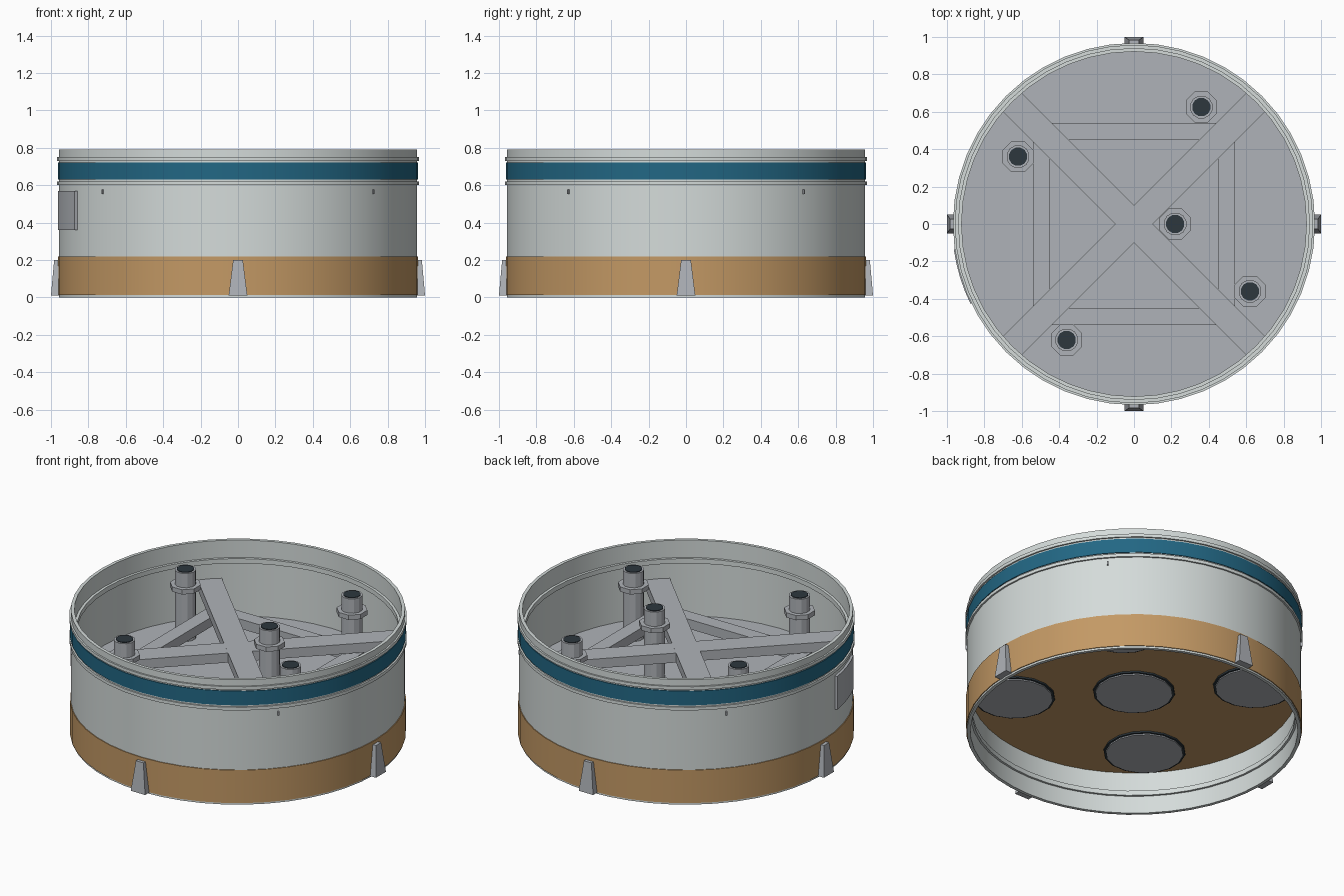
import bpy, bmesh
from math import cos, sin, pi, radians
from mathutils import Matrix, Vector

cube = bpy.data.objects.get("Cube")
if cube:
    bpy.data.objects.remove(cube, do_unlink=True)


def material(name, rgb):
    m = bpy.data.materials.new(name)
    m.use_nodes = True
    m.diffuse_color = (*rgb, 1)
    m.node_tree.nodes["Principled BSDF"].inputs["Base Color"].default_value = (*rgb, 1)
    return m


SHELL = material("pale_shell", (0.66, 0.71, 0.70))
METAL = material("grey_metal", (0.43, 0.45, 0.48))
GOLD = material("tan_gold", (0.55, 0.32, 0.13))
TEAL = material("teal_blue", (0.016, 0.135, 0.23))
DARK = material("dark_slate", (0.026, 0.038, 0.048))


def finish(bm, name, mat, smooth=False):
    bmesh.ops.recalc_face_normals(bm, faces=bm.faces[:])
    mesh = bpy.data.meshes.new(name)
    bm.to_mesh(mesh)
    bm.free()
    mesh.materials.append(mat)
    ob = bpy.data.objects.new(name, mesh)
    bpy.context.collection.objects.link(ob)
    if smooth:
        bpy.ops.object.select_all(action="DESELECT")
        ob.select_set(True)
        bpy.context.view_layer.objects.active = ob
        bpy.ops.object.shade_smooth_by_angle(angle=radians(30))
    return ob


def ring(name, r0, r1, z0, z1, mat, start=0, end=360, steps=48):
    """Rectangular section swept round the axis, fully or over an arc."""
    bm = bmesh.new()
    full = end - start == 360
    loops = []
    for i in range(steps if full else steps + 1):
        a = radians(start + (end - start) * i / steps)
        loops.append([bm.verts.new((r * cos(a), r * sin(a), z))
                      for r, z in ((r0, z0), (r1, z0), (r1, z1), (r0, z1))])
    for i in range(steps):
        p, q = loops[i], loops[(i + 1) % len(loops)]
        for k in range(4):
            n = (k + 1) % 4
            bm.faces.new((p[k], p[n], q[n], q[k]))
    if not full:
        bm.faces.new(loops[0])
        bm.faces.new(loops[-1])
    return finish(bm, name, mat, True)


def cylinder(name, x, y, r, z0, z1, mat, sides=48):
    bm = bmesh.new()
    bmesh.ops.create_cone(bm, cap_ends=True, segments=sides, radius1=r, radius2=r,
                          depth=z1 - z0,
                          matrix=Matrix.Translation((x, y, (z0 + z1) / 2))
                          @ Matrix.Rotation(pi / sides, 4, "Z"))
    return finish(bm, name, mat, sides > 12)


def box(name, size, centre, angle, mat):
    """Box placed in a frame turned about the vertical axis."""
    bm = bmesh.new()
    bmesh.ops.create_cube(bm, size=1, matrix=Matrix.Rotation(radians(angle), 4, "Z")
                          @ Matrix.Translation(centre) @ Matrix.Diagonal((*size, 1)))
    return finish(bm, name, mat)


# Outer shell and its bands
ring("outer_shell", 0.938, 0.958, 0, 0.79, SHELL)
ring("lower_band", 0.945, 0.963, 0.012, 0.22, GOLD)
ring("upper_band", 0.945, 0.963, 0.63, 0.72, TEAL)
for name, z in (("upper_hoop", 0.73), ("lower_hoop", 0.6)):
    ring(name, 0.945, 0.968, z, z + 0.02, SHELL)
ring("inner_top_hoop", 0.922, 0.945, 0.65, 0.68, SHELL)
ring("inner_bottom_hoop", 0.925, 0.945, 0.11, 0.14, SHELL)

# Deck with a coloured underside
cylinder("deck", 0, 0, 0.942, 0.285, 0.31, METAL)
cylinder("deck_underside", 0, 0, 0.942, 0.265, 0.285, GOLD)

# Round ports under the deck
ports = [(0, 0)] + [(sx * 0.488, sy * 0.488) for sx in (-1, 1) for sy in (-1, 1)]
for x, y in ports:
    cylinder("port_collar", x, y, 0.235, 0.255, 0.28, DARK, 16)
    cylinder("port_cover", x, y, 0.222, 0.248, 0.27, METAL, 16)

# Crossed beams and the square of braces between them
for angle in (45, 135):
    box("cross_beam", (1.88, 0.141, 0.06), (0, 0, 0.52 + angle * 1e-5), angle, METAL)
for angle in range(0, 360, 90):
    box("brace", (0.09, 0.98, 0.06), (0.495, 0, 0.445), angle, METAL)

# Feed pipes with collars and dark open ends
for x, y in ((0.22, 0), (0.36, 0.625), (0.62, -0.36), (-0.36, -0.62), (-0.62, 0.36)):
    cylinder("feed_pipe", x, y, 0.062, 0.3, 0.74, METAL, 12)
    cylinder("pipe_collar", x, y, 0.09, 0.62, 0.65, METAL, 8)
    cylinder("pipe_opening", x, y, 0.05, 0.735, 0.744, DARK, 12)

# Tapered feet and small wall tabs
for angle in range(0, 360, 90):
    bm = bmesh.new()
    bottom, top = [
        [bm.verts.new(Matrix.Rotation(radians(angle), 3, "Z") @ Vector((r, t, z)))
         for r, t in ((0.94, -w), (out, -w), (out, w), (0.94, w))]
        for z, w, out in ((0.01, 0.05, 1.0), (0.2, 0.026, 0.983))]
    bm.faces.new(bottom)
    bm.faces.new(top)
    for k in range(4):
        n = (k + 1) % 4
        bm.faces.new((bottom[k], bottom[n], top[n], top[k]))
    finish(bm, "foot", METAL)
for angle in (41, 139, 221, 319):
    box("wall_tab", (0.014, 0.008, 0.025), (0.958, 0, 0.565), angle, METAL)

# Side hatch following the wall
ring("side_hatch", 0.945, 0.973, 0.36, 0.57, METAL, 188, 206, 4)
